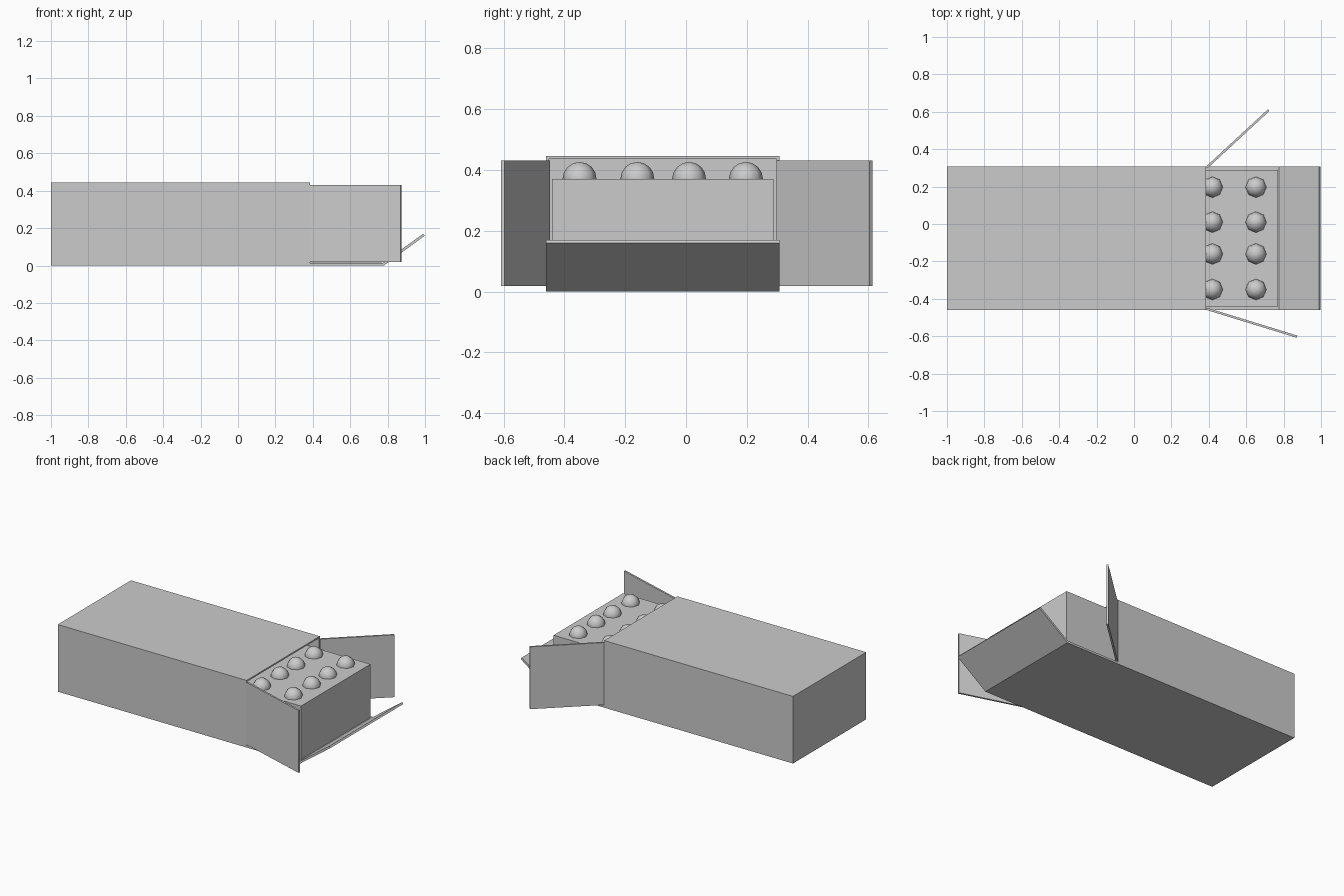
import bpy, bmesh
from mathutils import Matrix, Vector

if "Cube" in bpy.data.objects:
    bpy.data.objects.remove(bpy.data.objects["Cube"])

Y0, Y1 = -0.46, 0.307   # sleeve sides
TOP, MOUTH, T = 0.445, 0.385, 0.014


def finish(bm, name, smooth=False):
    bmesh.ops.recalc_face_normals(bm, faces=bm.faces[:])
    for f in bm.faces:
        f.smooth = smooth
    me = bpy.data.meshes.new(name)
    bm.to_mesh(me)
    bm.free()
    ob = bpy.data.objects.new(name, me)
    bpy.context.collection.objects.link(ob)
    return ob


def box(bm, lo, hi):
    lo, hi = Vector(lo), Vector(hi)
    m = Matrix.Translation((lo + hi) / 2) @ Matrix.Diagonal((*(hi - lo), 1))
    bmesh.ops.create_cube(bm, size=1, matrix=m)


def prism(name, points, sweep):
    bm = bmesh.new()
    face = bm.faces.new([bm.verts.new(p) for p in points])
    geom = bmesh.ops.extrude_face_region(bm, geom=[face], use_keep_orig=True)["geom"]
    bmesh.ops.translate(bm, vec=sweep, verts=[g for g in geom if isinstance(g, bmesh.types.BMVert)])
    return finish(bm, name)


# Carton sleeve: closed at the back, hollow toward +x
bm = bmesh.new()
box(bm, (-1, Y0, 0), (MOUTH, Y1, TOP))
bm.faces.ensure_lookup_table()
mouth = max(bm.faces, key=lambda f: f.calc_center_median().x)
bmesh.ops.inset_region(bm, faces=[mouth], thickness=T)
inner = bmesh.ops.extrude_discrete_faces(bm, faces=[mouth])["faces"][0]
bmesh.ops.translate(bm, vec=(T - 1 - MOUTH, 0, 0), verts=inner.verts)
finish(bm, "carton_sleeve")

# Floor extension with the raised end flap
profile = [(MOUTH, 0), (0.78, 0), (0.998, 0.159), (0.99, 0.17), (0.775, T), (MOUTH, T)]
prism("bottom_flap", [(x, Y0, z) for x, z in profile], (0, Y1 - Y0, 0))


# Side flaps swung open at the mouth
def side_flap(name, start, end, inward):
    a, b = Vector((*start, 0.018)), Vector((*end, 0.018))
    d = (b - a).normalized()
    n = Vector((-d.y, d.x, 0)) * inward * 0.012
    prism(name, [a, b, b + n, a + n], (0, 0, 0.413))


side_flap("left_flap", (MOUTH, Y1), (0.716, 0.613), -1)
side_flap("right_flap", (MOUTH, Y0 + 0.001), (0.87, -0.608), 1)

# Inner tray block
bm = bmesh.new()
box(bm, (-0.97, -0.44, 0.016), (0.77, 0.288, 0.37))
finish(bm, "inner_tray")

# Rounded domes in rows, continuing inside the sleeve
bm = bmesh.new()
for i in range(7):
    for y in (0.197, 0.01, -0.16, -0.35):
        bmesh.ops.create_uvsphere(bm, u_segments=8, v_segments=8, radius=0.056,
                                  matrix=Matrix.Translation((0.652 - 0.233 * i, y, 0.37)))
finish(bm, "domes", smooth=True)
